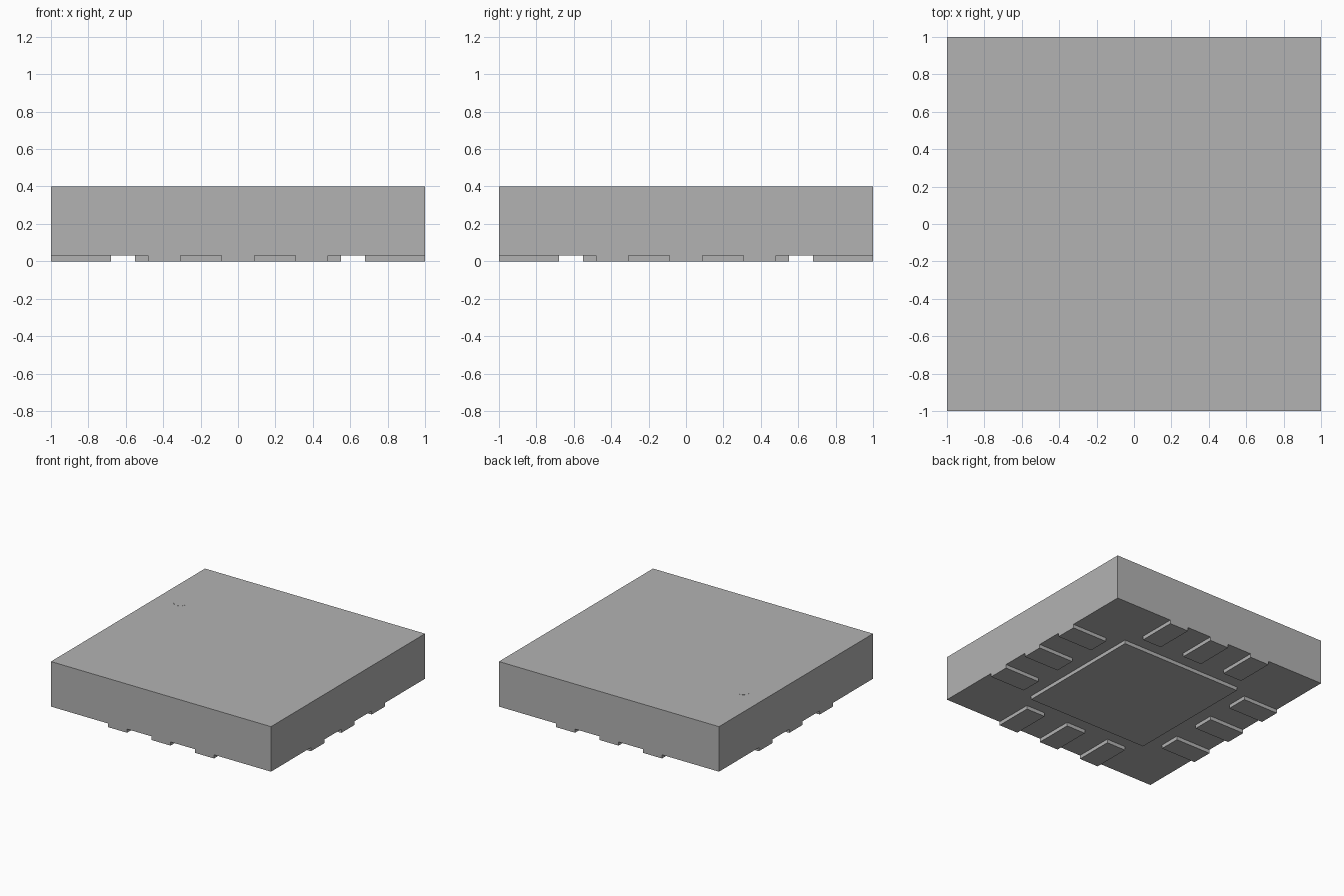
import bpy
from math import pi
from mathutils import Matrix

if "Cube" in bpy.data.objects:
    bpy.data.objects.remove(bpy.data.objects["Cube"], do_unlink=True)

GREY = (0.45, 0.45, 0.45, 1)
grey = bpy.data.materials.new("plain grey")
grey.use_nodes = True
grey.diffuse_color = GREY
grey.node_tree.nodes["Principled BSDF"].inputs["Base Color"].default_value = GREY

HEIGHT = 0.4
STANDOFF = 0.03     # pads lift the body by this much
PITCH = 0.395


def finish(name):
    obj = bpy.context.object
    obj.name = name
    obj.data.materials.append(grey)
    return obj


def box(name, low, high):
    """Axis-aligned box between two corners."""
    centre = [(a + b) / 2 for a, b in zip(low, high)]
    size = [b - a for a, b in zip(low, high)]
    bpy.ops.mesh.primitive_cube_add(size=1)
    obj = finish(name)
    obj.data.transform(Matrix.LocRotScale(centre, None, size))
    return obj


# Package body and the large square pad beneath it
box("body", (-1, -1, STANDOFF), (1, 1, HEIGHT))
box("centre_pad", (-0.55, -0.55, 0), (0.55, 0.55, STANDOFF))

# Three contact pads along each of the four edges
for turn, side in enumerate(("front", "left", "back", "right")):
    for i in (-1, 0, 1):
        x = i * PITCH
        pad = box(f"{side}_contact_pad_{i + 2}",
                  (x - 0.087, -1, 0), (x + 0.087, -0.68, STANDOFF))
        pad.data.transform(Matrix.Rotation(turn * pi / 2, 4, "Z"))

# Small round marker on top, beside the first contact
bpy.ops.mesh.primitive_cylinder_add(vertices=32, radius=0.05, depth=0.002,
                                    location=(-0.8, 0.395, HEIGHT))
finish("orientation_dot")
